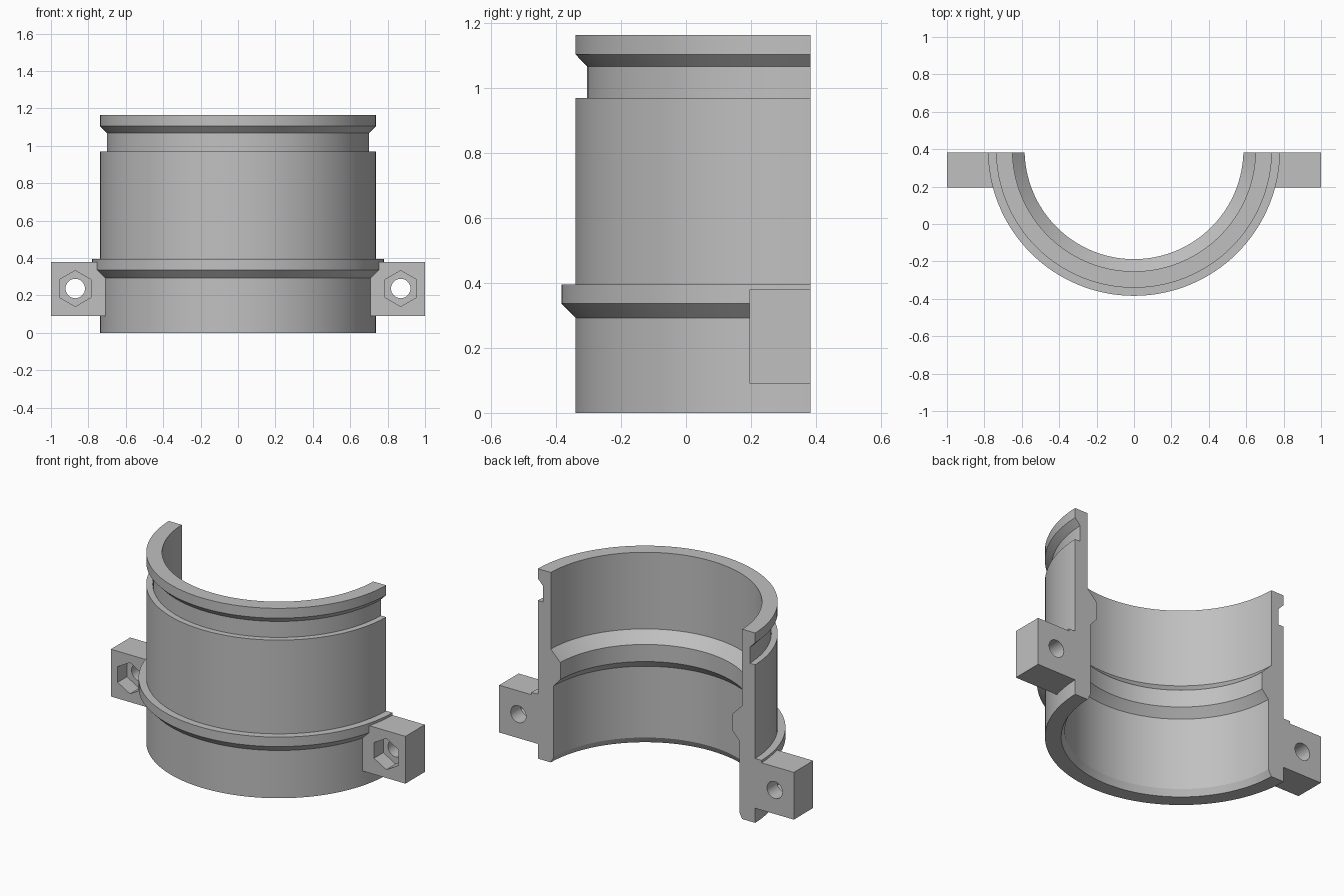
import bpy, bmesh
from math import pi
from mathutils import Matrix, Vector

AXIS_Y = 0.397      # the shell axis lies just behind the split plane
SPLIT_Y = 0.383

cube = bpy.data.objects.get("Cube")
if cube:
    bpy.data.objects.remove(cube, do_unlink=True)

grey = bpy.data.materials.new("plain grey")
grey.use_nodes = True
colour = (0.53, 0.53, 0.53, 1)
grey.diffuse_color = colour
grey.node_tree.nodes["Principled BSDF"].inputs["Base Color"].default_value = colour


def add_object(name, bm):
    bmesh.ops.recalc_face_normals(bm, faces=bm.faces)
    mesh = bpy.data.meshes.new(name)
    bm.to_mesh(mesh)
    bm.free()
    mesh.materials.append(grey)
    obj = bpy.data.objects.new(name, mesh)
    bpy.context.collection.objects.link(obj)
    return obj


def box(name, low, high):
    low, high = Vector(low), Vector(high)
    bm = bmesh.new()
    bmesh.ops.create_cube(bm, size=1, matrix=Matrix.Translation((low + high) / 2)
                          @ Matrix.Diagonal((*(high - low), 1)))
    return add_object(name, bm)


def prism(name, sides, radius, x, z, y0, y1):
    # Prism along y with one corner pointing up
    bm = bmesh.new()
    place = (Matrix.Translation((x, (y0 + y1) / 2, z)) @ Matrix.Rotation(pi / 2, 4, "X"))
    bmesh.ops.create_cone(bm, cap_ends=True, segments=sides, radius1=radius,
                          radius2=radius, depth=y1 - y0, matrix=place)
    # Turn until the topmost vertex lies straight above the centre
    top = max(bm.verts, key=lambda v: v.co.z)
    if abs(top.co.x - x) > 0.001:
        bmesh.ops.rotate(bm, verts=bm.verts, cent=(x, 0, z),
                         matrix=Matrix.Rotation(pi / sides, 3, "Y"))
    return add_object(name, bm)


def combine(target, other, operation):
    mod = target.modifiers.new(operation.lower(), "BOOLEAN")
    mod.operation = operation
    mod.solver = "EXACT"
    mod.object = other
    other.hide_render = True
    bpy.context.view_layer.objects.active = target
    bpy.ops.object.modifier_apply(modifier=mod.name)
    bpy.data.objects.remove(other, do_unlink=True)


# Shell wall section as (radius, height): outside going up, inside going down
section = [(0.738, 0), (0.738, 0.293), (0.781, 0.337), (0.781, 0.395),
           (0.738, 0.395), (0.738, 0.97), (0.702, 0.97), (0.702, 1.068),
           (0.738, 1.105), (0.738, 1.165), (0.65, 1.165), (0.65, 0.695),
           (0.585, 0.63), (0.585, 0.525), (0.63, 0.475), (0.63, 0.038),
           (0.65, 0)]
bm = bmesh.new()
verts = [bm.verts.new((r, AXIS_Y, z)) for r, z in section]
edges = [bm.edges.new((a, b)) for a, b in zip(verts, verts[1:] + verts[:1])]
bmesh.ops.spin(bm, geom=verts + edges, cent=(0, AXIS_Y, 0), axis=(0, 0, 1),
               angle=2 * pi, steps=128, use_merge=True)
bmesh.ops.remove_doubles(bm, verts=bm.verts, dist=0.0001)
shell = add_object("half_clamp_shell", bm)

# Bolt lugs on both sides, running past the split plane before trimming
for side in (-1, 1):
    x0, x1 = sorted((side * 0.7, side))
    lug = box("bolt_lug", (x0, 0.195, 0.09), (x1, 0.45, 0.38))
    combine(shell, lug, "UNION")

# Trim to the front half
combine(shell, box("split_cutter", (-2, SPLIT_Y, -1), (2, 2, 2)), "DIFFERENCE")

# Hexagonal nut pockets and bolt holes
for side in (-1, 1):
    x, z = side * 0.87, 0.237
    combine(shell, prism("nut_cutter", 6, 0.096, x, z, 0.1, 0.285), "DIFFERENCE")
    combine(shell, prism("bolt_cutter", 32, 0.052, x, z, 0.1, 0.5), "DIFFERENCE")

# Smooth the curved walls and keep the machined edges sharp
bpy.ops.object.select_all(action="DESELECT")
shell.select_set(True)
bpy.context.view_layer.objects.active = shell
bpy.ops.object.shade_smooth_by_angle(angle=pi / 8)
